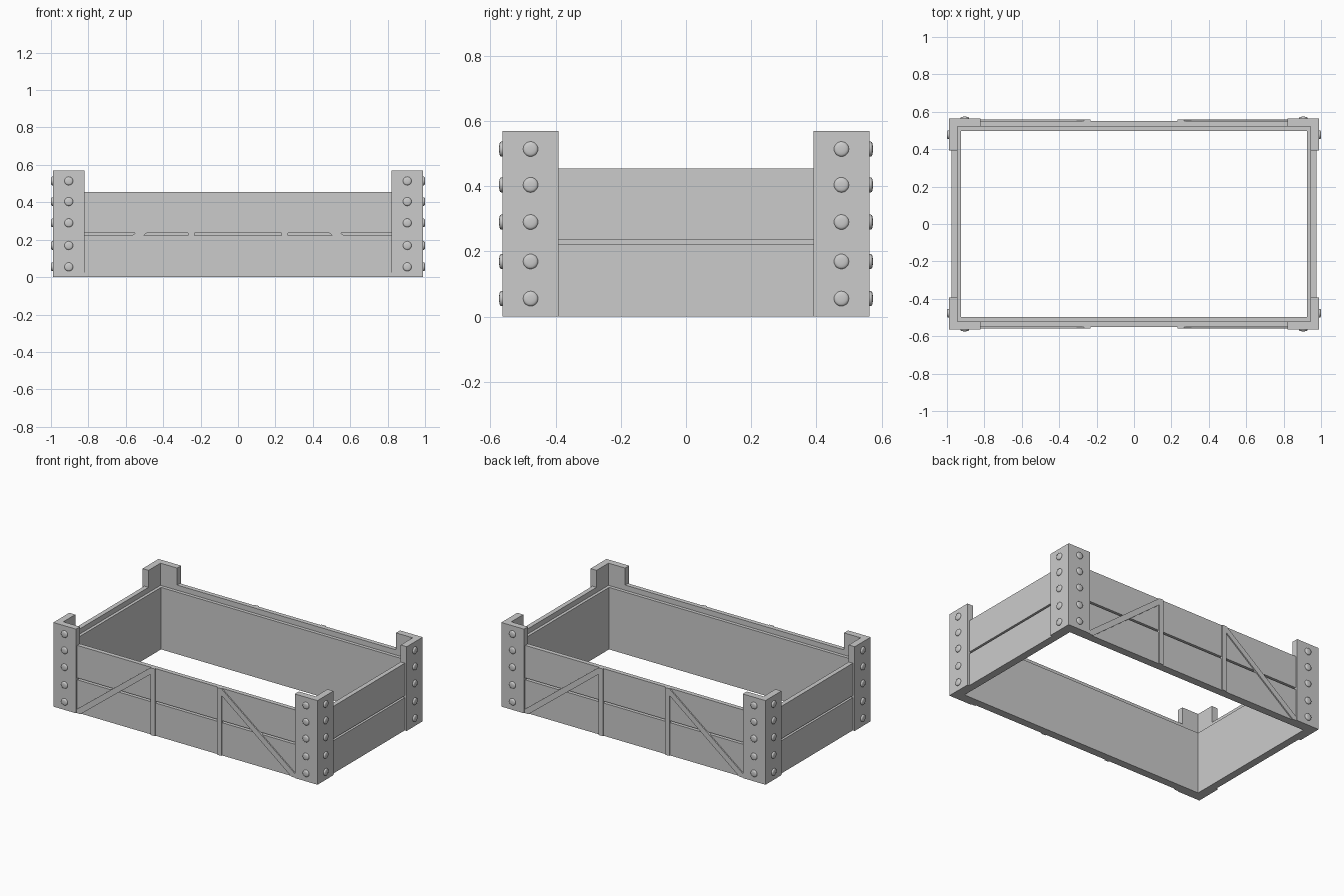
import bpy, bmesh, math
from mathutils import Matrix, Vector

if "Cube" in bpy.data.objects:
    bpy.data.objects.remove(bpy.data.objects["Cube"])

grey = bpy.data.materials.new("plain grey")
grey.diffuse_color = (0.6, 0.6, 0.6, 1)
grey.use_nodes = True
grey.node_tree.nodes["Principled BSDF"].inputs["Base Color"].default_value = grey.diffuse_color


def finish(bm, name):
    bmesh.ops.recalc_face_normals(bm, faces=bm.faces)
    me = bpy.data.meshes.new(name)
    bm.to_mesh(me)
    bm.free()
    me.materials.append(grey)
    ob = bpy.data.objects.new(name, me)
    bpy.context.collection.objects.link(ob)
    return ob


def extrude(bm, pts, vec):
    """Solid from a flat outline of 3D points pushed along vec."""
    f = bm.faces.new([bm.verts.new(p) for p in pts])
    new = bmesh.ops.extrude_face_region(bm, geom=[f], use_keep_orig=True)["geom"]
    bmesh.ops.translate(bm, vec=vec, verts=[v for v in new if isinstance(v, bmesh.types.BMVert)])


def frame(name, ox, oy, ix, iy, z0, z1):
    """Rectangular ring with outer and inner half sizes."""
    bm = bmesh.new()
    rings = []
    for hx, hy, z in ((ox, oy, z0), (ox, oy, z1), (ix, iy, z1), (ix, iy, z0)):
        rings.append([bm.verts.new((sx * hx, sy * hy, z))
                      for sx, sy in ((-1, -1), (1, -1), (1, 1), (-1, 1))])
    for k in range(4):
        a, b = rings[k], rings[(k + 1) % 4]
        for i in range(4):
            j = (i + 1) % 4
            bm.faces.new((a[i], a[j], b[j], b[i]))
    return finish(bm, name)


# plank courses with a narrow gap, and the inner lining behind them
frame("lower_planks", 0.976, 0.55, 0.945, 0.52, 0, 0.222)
frame("upper_planks", 0.976, 0.55, 0.945, 0.52, 0.235, 0.455)
frame("inner_lining", 0.945, 0.52, 0.925, 0.497, 0, 0.42)

PX, PY, TOP = 0.99, 0.563, 0.57
BOLT_Z = (0.055, 0.169, 0.29, 0.404, 0.514)
BOLT = ((0.023, -0.002), (0.023, 0.004), (0.021, 0.0075), (0.016, 0.0095), (0.008, 0.0105))


def add_bolt(bm, pos, normal):
    """Low domed bolt head facing along normal."""
    m = Matrix.Translation(pos) @ Vector(normal).to_track_quat('Z', 'Y').to_matrix().to_4x4()
    n = 20
    rings = [[bm.verts.new(m @ Vector((r * math.cos(i * math.tau / n), r * math.sin(i * math.tau / n), h)))
              for i in range(n)] for r, h in BOLT]
    for a, b in zip(rings, rings[1:]):
        for i in range(n):
            j = (i + 1) % n
            bm.faces.new((a[i], a[j], b[j], b[i]))
    bm.faces.new(rings[0])
    bm.faces.new(rings[-1])


for sx, xn in ((-1, "left"), (1, "right")):
    for sy, yn in ((-1, "front"), (1, "back")):
        # L-shaped corner post
        bm = bmesh.new()
        outline = ((PX, PY), (0.82, PY), (0.82, 0.52), (0.945, 0.52), (0.945, 0.392), (PX, 0.392))
        extrude(bm, [(sx * x, sy * y, 0) for x, y in outline], (0, 0, TOP))
        finish(bm, f"{yn}_{xn}_corner_post")

        # bolts on both outer faces of the post
        bm = bmesh.new()
        for z in BOLT_Z:
            add_bolt(bm, (sx * 0.905, sy * PY, z), (0, sy, 0))
            add_bolt(bm, (sx * PX, sy * 0.477, z), (sx, 0, 0))
        ob = finish(bm, f"{yn}_{xn}_bolts")
        bpy.context.view_layer.objects.active = ob
        ob.select_set(True)
        bpy.ops.object.shade_smooth_by_angle(angle=math.radians(45))
        ob.select_set(False)

        # upright batten and diagonal brace on the long side
        for part, pts in (
            ("batten", ((0.233, 0), (0.266, 0), (0.266, 0.455), (0.233, 0.455))),
            ("brace", ((0.266, 0.41), (0.79, 0), (0.82, 0), (0.82, 0.025), (0.266, 0.455))),
        ):
            bm = bmesh.new()
            extrude(bm, [(sx * x, sy * 0.54, z) for x, z in pts], (0, sy * 0.018, 0))
            finish(bm, f"{yn}_{xn}_{part}")
